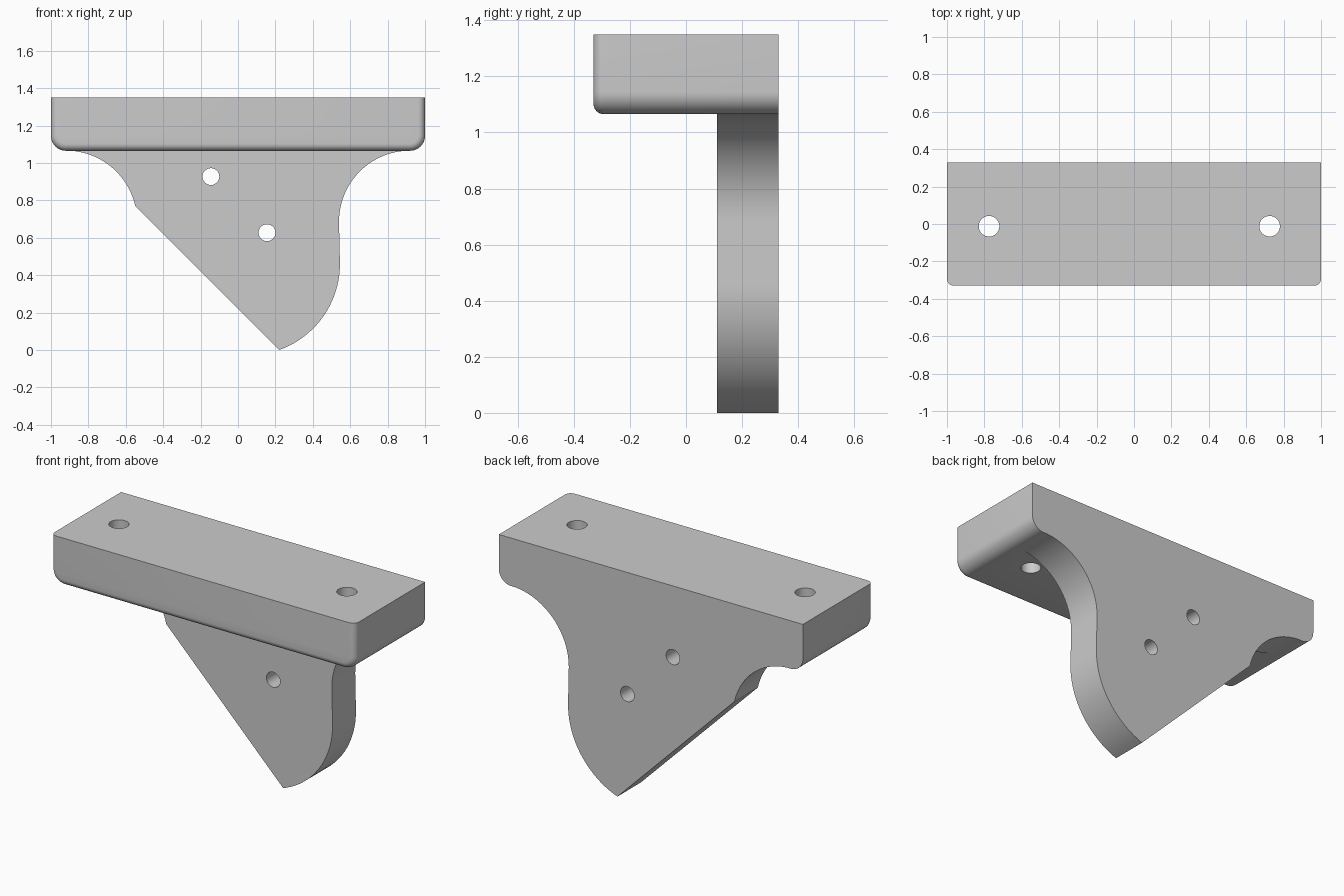
import bpy, bmesh
from math import sin, cos, radians, atan2, degrees
from mathutils import Matrix

cube = bpy.data.objects.get("Cube")
if cube:
    bpy.data.objects.remove(cube, do_unlink=True)

grey = bpy.data.materials.new("plain grey")
grey.use_nodes = True
colour = (0.6, 0.6, 0.6, 1)
grey.diffuse_color = colour
grey.node_tree.nodes["Principled BSDF"].inputs["Base Color"].default_value = colour

BACK, FRONT, WEB_FRONT = 0.33, -0.33, 0.11
TOP, UNDER = 1.35, 1.065
CORNER = 0.08


def arc(cx, cz, r, start, end, steps=20):
    """Points along an arc in the xz plane, angles in degrees."""
    angles = [radians(start + (end - start) * i / steps) for i in range(steps + 1)]
    return [(cx + r * cos(a), cz + r * sin(a)) for a in angles]


def make_object(name, bm):
    bmesh.ops.recalc_face_normals(bm, faces=bm.faces)
    mesh = bpy.data.meshes.new(name)
    bm.to_mesh(mesh)
    bm.free()
    mesh.materials.append(grey)
    obj = bpy.data.objects.new(name, mesh)
    bpy.context.collection.objects.link(obj)
    return obj


def extrude_profile(points, y0, y1):
    """Extrude an xz outline from y0 to y1; returns the bmesh and its y0 face."""
    bm = bmesh.new()
    face = bm.faces.new([bm.verts.new((x, y0, z)) for x, z in points])
    copy = bmesh.ops.extrude_face_region(bm, geom=[face], use_keep_orig=True)
    moved = [v for v in copy["geom"] if isinstance(v, bmesh.types.BMVert)]
    bmesh.ops.translate(bm, verts=moved, vec=(0, y1 - y0, 0))
    return bm, face


def combine(target, other, operation):
    mod = target.modifiers.new(operation.lower(), 'BOOLEAN')
    mod.operation = operation
    mod.solver = 'EXACT'
    mod.object = other
    bpy.context.view_layer.objects.active = target
    bpy.ops.object.modifier_apply(modifier=mod.name)
    bpy.data.objects.remove(other, do_unlink=True)


def drill(target, location, radius, axis):
    bm = bmesh.new()
    turn = Matrix.Rotation(radians(90), 4, 'X') if axis == 'Y' else Matrix()
    bmesh.ops.create_cone(bm, cap_ends=True, segments=40, radius1=radius, radius2=radius,
                          depth=1, matrix=Matrix.Translation(location) @ turn)
    cutter = make_object("hole_cutter", bm)
    cutter.hide_render = True
    combine(target, cutter, 'DIFFERENCE')


# Mounting block: rounded lower corners, softened front rim except along the top
inner = 1 - CORNER
outline = ([(-1, TOP)] + arc(-inner, UNDER + CORNER, CORNER, 180, 270, 10)
           + arc(inner, UNDER + CORNER, CORNER, 270, 360, 10) + [(1, TOP)])
bm, front_face = extrude_profile(outline, FRONT, BACK)
rim = [e for e in front_face.edges if min(v.co.z for v in e.verts) < TOP - 0.01]
bmesh.ops.bevel(bm, geom=rim, offset=0.037, segments=6, profile=0.5, affect='EDGES')
bracket = make_object("bracket", bm)

# Hanging web: concave shoulders, slanted left edge, curved toe
R = 0.38
cz = UNDER - R + 0.001
cut = degrees(atan2(0.77 - cz, 0.37))
toe = degrees(atan2(-0.46, 0.163))
outline = ([(-inner, 1.2)] + arc(-inner, cz, R, 90, cut)
           + arc(0.057, 0.46, 0.488, toe, 0)
           + arc(inner, cz, R, 180, 90) + [(inner, 1.2)])
bm, _ = extrude_profile(outline, WEB_FRONT, BACK)
combine(bracket, make_object("web", bm), 'UNION')

# Bolt holes through the block and the web
for x in (-0.775, 0.725):
    drill(bracket, (x, -0.012, 1.2), 0.055, 'Z')
for x, z in ((-0.145, 0.927), (0.155, 0.627)):
    drill(bracket, (x, 0.22, z), 0.045, 'Y')

bpy.ops.object.select_all(action='DESELECT')
bracket.select_set(True)
bpy.context.view_layer.objects.active = bracket
bpy.ops.object.shade_smooth_by_angle(angle=radians(30))
